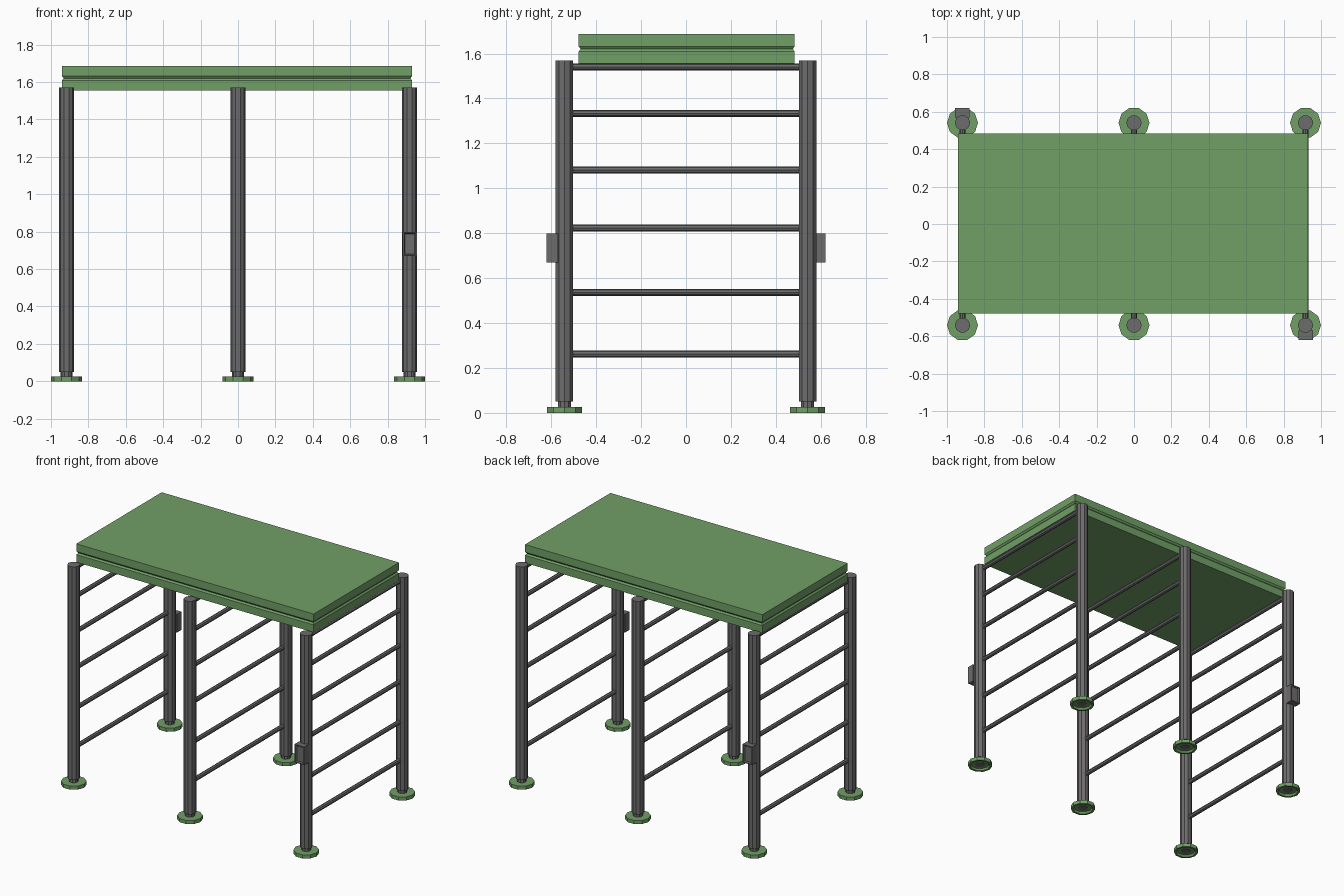
import bpy, bmesh, math
from mathutils import Matrix, Vector

if "Cube" in bpy.data.objects:
    bpy.data.objects.remove(bpy.data.objects["Cube"])


def material(name, rgb):
    m = bpy.data.materials.new(name)
    m.diffuse_color = (*rgb, 1)
    m.use_nodes = True
    m.node_tree.nodes["Principled BSDF"].inputs["Base Color"].default_value = m.diffuse_color
    return m


GREEN = material("green", (0.165, 0.35, 0.135))
GREY = material("dark grey", (0.155, 0.15, 0.15))


def finish(bm, name, mat, loc=(0, 0, 0), rot=(0, 0, 0)):
    bmesh.ops.recalc_face_normals(bm, faces=bm.faces[:])
    me = bpy.data.meshes.new(name)
    bm.to_mesh(me)
    bm.free()
    me.materials.append(mat)
    ob = bpy.data.objects.new(name, me)
    ob.location = loc
    ob.rotation_euler = rot
    bpy.context.collection.objects.link(ob)
    return ob


def stack(rings):
    """Skin a list of equal-sided point rings and cap both ends."""
    bm = bmesh.new()
    vs = [[bm.verts.new(p) for p in r] for r in rings]
    n = len(vs[0])
    for a, b in zip(vs, vs[1:]):
        for i in range(n):
            j = (i + 1) % n
            bm.faces.new((a[i], a[j], b[j], b[i]))
    bm.faces.new(vs[0])
    bm.faces.new(vs[-1])
    return bm


def lathe(profile, n):
    return stack([[(r * math.cos(2 * math.pi * i / n), r * math.sin(2 * math.pi * i / n), z)
                   for i in range(n)] for r, z in profile])


def rect(hx, hy, z):
    return [(-hx, -hy, z), (hx, -hy, z), (hx, hy, z), (-hx, hy, z)]


# Table top slab with a V groove around its edge
hx, hy, g = 0.936, 0.481, 0.009
finish(stack([rect(hx, hy, 1.555), rect(hx, hy, 1.609), rect(hx - g, hy - g, 1.62),
              rect(hx, hy, 1.632), rect(hx, hy, 1.686)]),
       "table_top", GREEN, (-0.005, 0.003, 0))

LX, LY = 0.917, 0.541
for x in (-LX, 0, LX):
    for y in (-LY, LY):
        # Post with narrower neck
        finish(lathe([(0.031, 0.008), (0.031, 0.05), (0.041, 0.05), (0.041, 1.57)], 10),
               "post", GREY, (x, y, 0))
        # Hollow foot pad
        finish(lathe([(0.02, 0.013), (0.06, 0.013), (0.068, 0), (0.083, 0),
                      (0.083, 0.026), (0.02, 0.026)], 10),
               "foot", GREEN, (x, y, 0))
    # Ladder rungs between the posts
    for z in (0.262, 0.537, 0.824, 1.082, 1.334, 1.541):
        finish(lathe([(0.0155, -0.51), (0.0155, 0.51)], 8), "rung", GREY,
               (x, 0, z), (math.pi / 2, 0, 0))

# Control boxes with recessed panels, on two opposite corner posts
for s in (1, -1):
    bm = stack([rect(0.038, 0.065, -0.05), rect(0.038, 0.065, 0),
                rect(0.031, 0.058, 0), rect(0.026, 0.053, -0.008)])
    finish(bm, "control_box", GREY, (s * 0.918, -s * 0.62, 0.734),
           (math.pi / 2, 0, 0 if s > 0 else math.pi))
